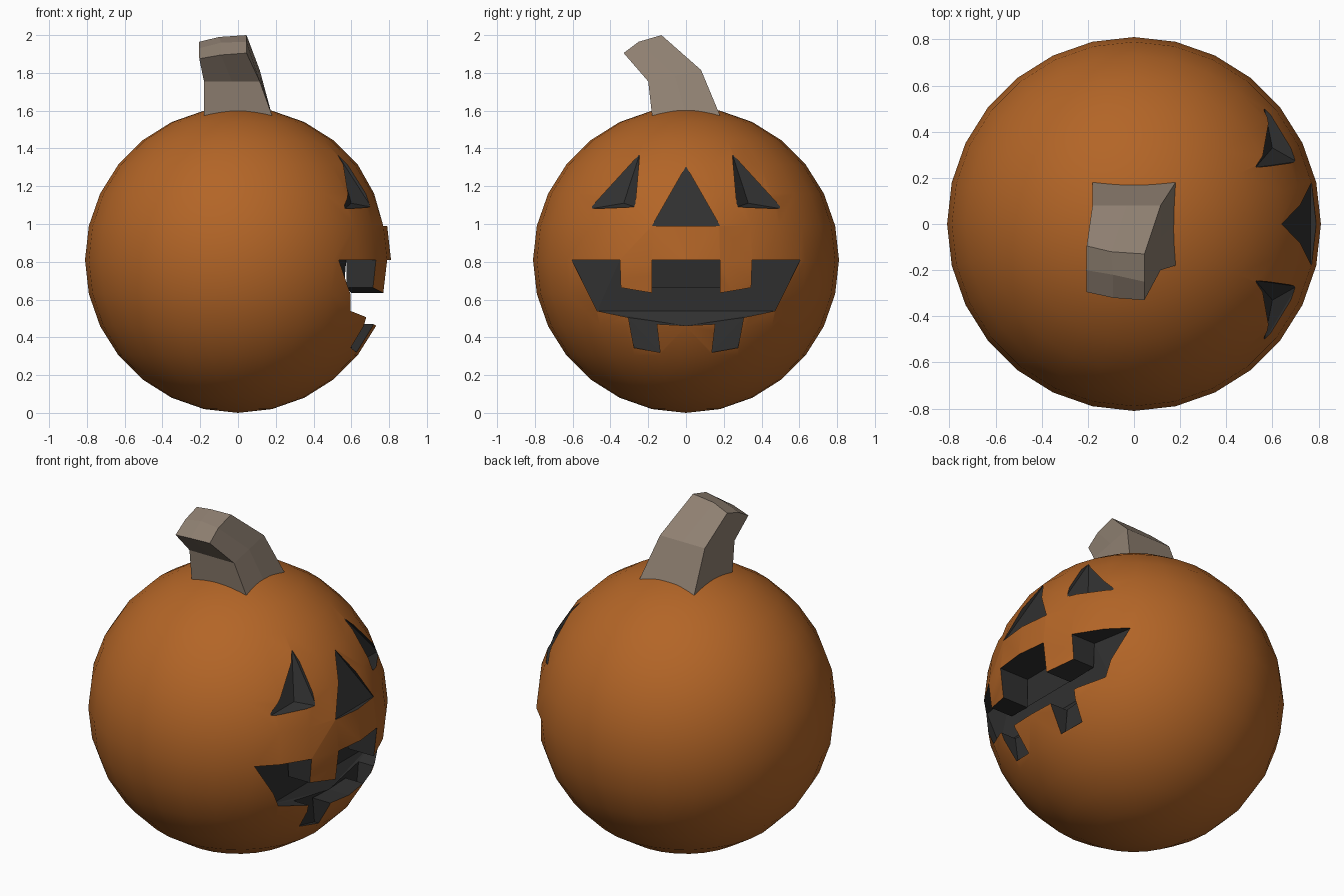
import bpy, bmesh, math

if "Cube" in bpy.data.objects:
    bpy.data.objects.remove(bpy.data.objects["Cube"])

R = 0.81  # pumpkin radius, also the height of its centre


def material(name, rgb):
    m = bpy.data.materials.new(name)
    m.diffuse_color = (*rgb, 1)
    m.use_nodes = True
    m.node_tree.nodes["Principled BSDF"].inputs["Base Color"].default_value = m.diffuse_color
    return m


def make_object(name, bm, mat):
    bmesh.ops.recalc_face_normals(bm, faces=bm.faces)
    me = bpy.data.meshes.new(name)
    bm.to_mesh(me)
    bm.free()
    me.materials.append(mat)
    ob = bpy.data.objects.new(name, me)
    bpy.context.collection.objects.link(ob)
    return ob


def surf(y, z):
    """x of the pumpkin surface on the carved (+x) side"""
    return math.sqrt(R * R - y * y - (z - R) ** 2) - 0.005


def hull(bm, pts):
    vs = [bm.verts.new(p) for p in pts]
    bmesh.ops.convex_hull(bm, input=vs)


orange = material("orange_skin", (0.45, 0.13, 0.02))
dark = material("dark_carving", (0.03, 0.03, 0.03))
brown = material("stem_brown", (0.28, 0.22, 0.17))

# Pumpkin body: smooth 28-sided sphere
bm = bmesh.new()
bmesh.ops.create_uvsphere(bm, u_segments=28, v_segments=14, radius=R)
bmesh.ops.translate(bm, verts=bm.verts, vec=(0, 0, R))
for f in bm.faces:
    f.smooth = True
pumpkin = make_object("pumpkin", bm, orange)

# Carving cutter: eyes, nose and mouth
bm = bmesh.new()

# Eyes: wedges that get deeper towards the inner corner
for s in (-1, 1):
    tri = [(s * 0.245, 1.37), (s * 0.51, 1.08), (s * 0.27, 1.09)]
    pts = [(x, y, z) for y, z in tri for x in (surf(y, z), 1.0)]
    hull(bm, pts + [(0.60, s * 0.33, 1.11)])

# Nose: triangle with a flat sloping floor
tri = [(0, 1.305), (0.18, 0.99), (-0.18, 0.99)]
hull(bm, [(x, y, z) for y, z in tri for x in (surf(y, z), 1.0)])

# Mouth: mirrored outline, floor fading out at the corners
half = [(0.18, 0.81), (0.18, 0.635), (0.345, 0.663), (0.35, 0.81),
        (0.605, 0.81), (0.47, 0.54), (0.305, 0.505), (0.275, 0.345),
        (0.137, 0.32), (0.155, 0.47)]
outline = half + [(0, 0.462)] + [(-y, z) for y, z in reversed(half)]
back = [bm.verts.new((0.6 - 0.18 * max(0, abs(y) - 0.2), y, z)) for y, z in outline]
front = [bm.verts.new((1.0, y, z)) for y, z in outline]
faces = [bm.faces.new(back), bm.faces.new(front[::-1])]
n = len(outline)
for i in range(n):
    j = (i + 1) % n
    faces.append(bm.faces.new((back[i], back[j], front[j], front[i])))
bmesh.ops.triangulate(bm, faces=faces)
cutter = make_object("carving_cutter", bm, dark)
cutter.hide_render = True

mod = pumpkin.modifiers.new("carve", "BOOLEAN")
mod.operation = "DIFFERENCE"
mod.solver = "EXACT"
mod.material_mode = "TRANSFER"
mod.object = cutter
bpy.context.view_layer.objects.active = pumpkin
bpy.ops.object.modifier_apply(modifier=mod.name)
bpy.data.objects.remove(cutter)

# Stem: bent, tapering square lofted through three rings, with a domed cap
def with_mids(c):
    ring = []
    for a, b in zip(c, c[1:] + c[:1]):
        ring += [a, tuple((p + q) / 2 for p, q in zip(a, b))]
    return ring


base = with_mids([(-0.18, -0.18, 1.575), (0.18, -0.18, 1.575),
                  (0.18, 0.18, 1.575), (-0.18, 0.18, 1.575)])
bend = with_mids([(-0.18, -0.2, 1.755), (0.115, -0.2, 1.755),
                  (0.115, 0.08, 1.815), (-0.18, 0.08, 1.815)])
top = [(-0.205, -0.295, 1.875), (-0.09, -0.32, 1.895), (0.045, -0.33, 1.905),
       (0.045, -0.25, 1.965), (0.045, -0.13, 2.0), (-0.1, -0.12, 1.99),
       (-0.205, -0.095, 1.965), (-0.207, -0.2, 1.93)]
bm = bmesh.new()
rings = [[bm.verts.new(p) for p in r] for r in (base, bend, top)]
for lo, hi in zip(rings, rings[1:]):
    for i in range(8):
        j = (i + 1) % 8
        bm.faces.new((lo[i], lo[j], hi[j], hi[i]))
bm.faces.new(rings[0][::-1])
tip = bm.verts.new((-0.09, -0.22, 1.96))
t = rings[2]
for i in range(0, 8, 2):
    bm.faces.new((t[i - 1], t[i], t[i + 1], tip))
make_object("stem", bm, brown)
